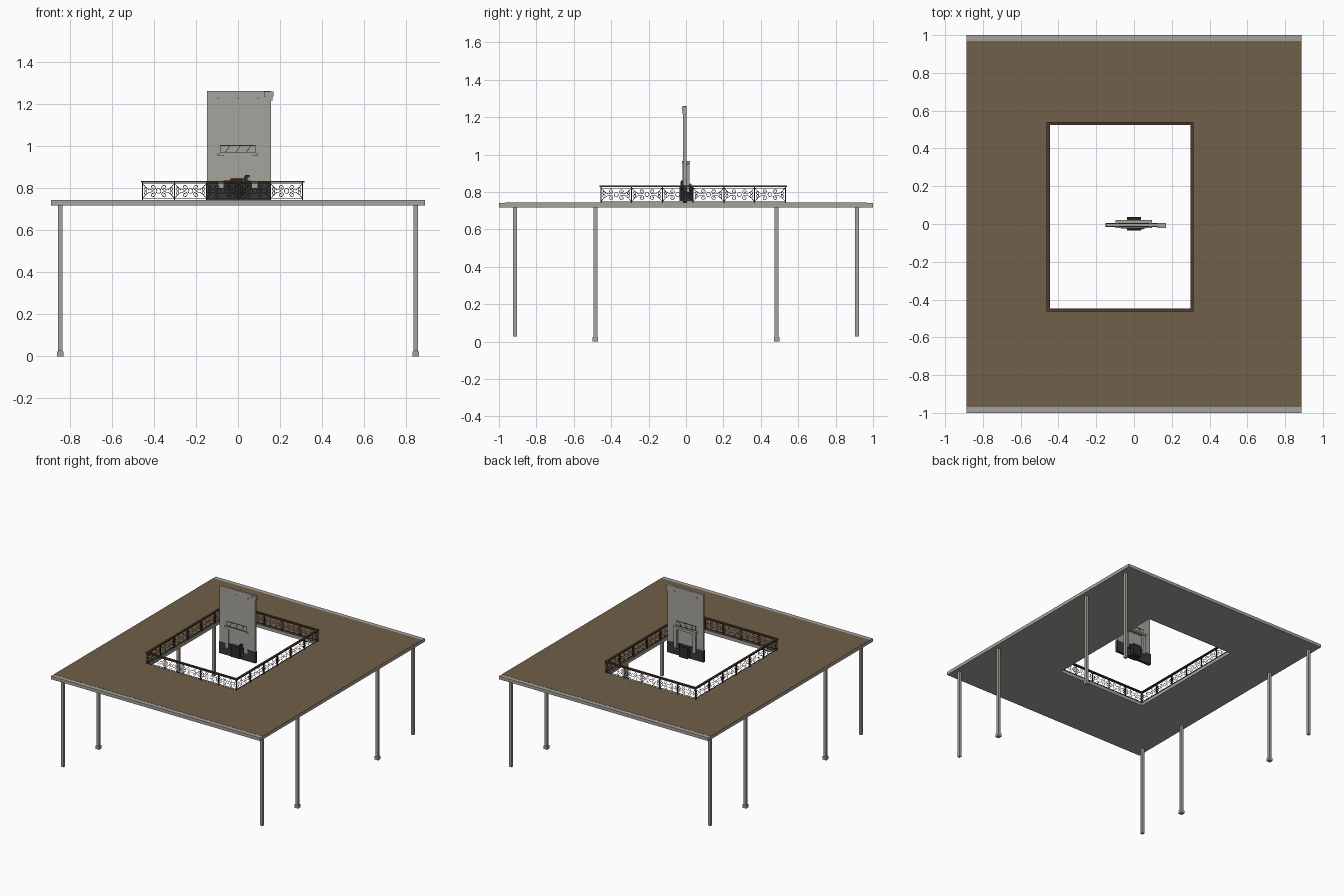
import bpy, bmesh, math
from mathutils import Matrix

if "Cube" in bpy.data.objects:
    bpy.data.objects.remove(bpy.data.objects["Cube"])


def mat(name, rgb):
    m = bpy.data.materials.new(name)
    m.diffuse_color = (*rgb, 1)
    m.use_nodes = True
    m.node_tree.nodes["Principled BSDF"].inputs["Base Color"].default_value = m.diffuse_color
    return m


GREY = mat("concrete_grey", (0.38, 0.37, 0.34))
BROWN = mat("floor_brown", (0.165, 0.115, 0.067))
RAIL = mat("rail_wood", (0.07, 0.04, 0.025))
IRON = mat("iron_black", (0.025, 0.025, 0.025))
SLATE = mat("slate_dark", (0.04, 0.04, 0.042))
EMBER = mat("log_brown", (0.16, 0.06, 0.025))


def finish(name, bm, m):
    me = bpy.data.meshes.new(name)
    bmesh.ops.recalc_face_normals(bm, faces=bm.faces)
    bm.to_mesh(me)
    bm.free()
    me.materials.append(m)
    ob = bpy.data.objects.new(name, me)
    bpy.context.collection.objects.link(ob)
    return ob


def boxes(name, m, *specs):
    """Each spec is (x0, x1, y0, y1, z0, z1)."""
    bm = bmesh.new()
    for x0, x1, y0, y1, z0, z1 in specs:
        t = Matrix.Translation(((x0 + x1) / 2, (y0 + y1) / 2, (z0 + z1) / 2))
        s = Matrix.Diagonal((x1 - x0, y1 - y0, z1 - z0, 1))
        bmesh.ops.create_cube(bm, size=1, matrix=t @ s)
    return finish(name, bm, m)


def ring(name, m, outer, inner, z0, z1):
    """Rectangular frame; outer and inner are (x0, x1, y0, y1)."""
    bm = bmesh.new()

    def loop(r, z):
        return [bm.verts.new((x, y, z)) for x, y in
                ((r[0], r[2]), (r[1], r[2]), (r[1], r[3]), (r[0], r[3]))]
    ls = [loop(outer, z0), loop(outer, z1), loop(inner, z1), loop(inner, z0)]
    for k in range(4):
        a, b = ls[k], ls[(k + 1) % 4]
        for i in range(4):
            j = (i + 1) % 4
            bm.faces.new((a[i], a[j], b[j], b[i]))
    return finish(name, bm, m)


# Floor slab with stair opening, and brown floor finish between the end strips
HOLE = (-0.448, 0.300, -0.448, 0.525)
TOP = 0.742
ring("floor_slab", GREY, (-0.888, 0.888, -1, 1), HOLE, 0.718, TOP)
ring("floor_finish", BROWN, (-0.888, 0.888, -0.968, 0.968), HOLE, TOP - 0.003, TOP + 0.001)

# Columns: the inner pairs stand on base blocks
for sx in (-1, 1):
    for y in (-0.915, -0.485, 0.485, 0.915):
        x, w, b = sx * 0.845, 0.0105, 0.015
        inner = abs(y) < 0.6
        boxes("column", GREY, (x - w, x + w, y - w, y + w, 0.02 if inner else 0.027, 0.72))
        if inner:
            boxes("column_base", GREY, (x - b, x + b, y - b, y + b, 0, 0.024))

# Handrail, lower rail
X0, X1, Y0, Y1 = -0.454, 0.307, -0.455, 0.531


def rail(name, m, w, z0, z1):
    ring(name, m, (X0 - w, X1 + w, Y0 - w, Y1 + w), (X0 + w, X1 - w, Y0 + w, Y1 - w), z0, z1)


rail("handrail", RAIL, 0.008, 0.826, 0.834)
rail("rail_upper_bar", IRON, 0.0018, 0.819, 0.822)
rail("rail_lower_bar", IRON, 0.0018, 0.750, 0.753)


def spiral(cx, cz, r, start, turns, n=14):
    """Scroll curling inwards from radius r."""
    return [(cx + r * (1 - 0.75 * i / n) * math.cos(start + turns * math.tau * i / n),
             cz + r * (1 - 0.75 * i / n) * math.sin(start + turns * math.tau * i / n))
            for i in range(n + 1)]


def scroll_curve(w):
    """Wrought-iron infill of one panel, local x along the rail."""
    c = bpy.data.curves.new("scroll_panel", 'CURVE')
    c.dimensions = '3D'
    c.bevel_depth, c.bevel_resolution = 0.0014, 0
    h, q = 0.033, w * 0.27
    lines = [([(0.011 * math.cos(i * math.tau / 12), 0.011 * math.sin(i * math.tau / 12))
               for i in range(12)], True)]
    for sx in (-1, 1):
        for sz in (-1, 1):
            # sweeping stem from the panel corner, ending in a scroll
            stem = [(w * 0.48, h), (w * 0.40, h * 0.55), (w * 0.30, h * 0.2), (w * 0.18, h * 0.12)]
            curl = spiral(w * 0.18, h * 0.52, h * 0.42, -math.pi / 2, -1.2)
            side = spiral(w * 0.39, h * 0.22, h * 0.30, math.pi / 2, -1.0, 10)
            for p in (stem + curl[1:], side):
                lines.append(([(sx * a, sz * b) for a, b in p], False))
    for pts, closed in lines:
        s = c.splines.new('POLY')
        s.points.add(len(pts) - 1)
        for p, (a, b) in zip(s.points, pts):
            p.co = (a, 0, b, 1)
        s.use_cyclic_u = closed
    c.materials.append(IRON)
    return c


# Posts and scroll panels round the opening
posts = []


def run(n, start, end, fixed, along_x):
    step = (end - start) / n
    curve = scroll_curve(step)
    for f in fixed:
        for i in range(n):
            p = start + i * step
            for e in ((p,) if i else (p, end)):
                x, y = (e, f) if along_x else (f, e)
                posts.append((x - 0.003, x + 0.003, y - 0.003, y + 0.003, TOP, 0.828))
            ob = bpy.data.objects.new("scroll_panel", curve)
            mid = p + step / 2
            ob.location = (mid, f, 0.786) if along_x else (f, mid, 0.786)
            ob.rotation_euler.z = 0 if along_x else math.pi / 2
            bpy.context.collection.objects.link(ob)


run(5, X0, X1, (Y0, Y1), True)
run(6, Y0, Y1, (X0, X1), False)
boxes("rail_posts", IRON, *posts)

# Chimney wall with dark lower band, pipe and rain head
boxes("chimney_wall", GREY, (-0.148, 0.155, -0.014, 0.002, 0.743, 1.26))
boxes("chimney_dark_base", SLATE, (-0.151, 0.157, -0.017, 0.005, 0.743, 0.83))
boxes("wall_pipe", GREY, (0.139, 0.157, -0.017, 0.003, 0.83, 1.225))
boxes("pipe_head", GREY, (0.124, 0.169, -0.022, 0.004, 1.235, 1.258),
      (0.131, 0.163, -0.019, 0.004, 1.216, 1.236))
boxes("wall_studs", IRON, *[(x - 0.003, x + 0.003, -0.016, 0.004, 1.222, 1.228)
                            for x in (-0.095, 0, 0.095)])

# Fireplace surround and picture strip on both wall faces
for side, ya, yb in (("front", -0.019, -0.013), ("back", 0.001, 0.018)):
    boxes(side + "_mantel", GREY, (-0.092, -0.066, ya, yb, 0.80, 0.95),
          (0.066, 0.092, ya, yb, 0.80, 0.95), (-0.066, 0.066, ya, yb, 0.945, 0.955))
    boxes(side + "_mantel_shelf", GREY, (-0.098, 0.094, ya - 0.003, yb + 0.003, 0.952, 0.966))
    y0, y1 = (-0.016, -0.013) if side == "front" else (0.001, 0.004)
    boxes(side + "_panel_frame", IRON, (-0.085, 0.083, y0, y1, 1.000, 1.004),
          (-0.085, 0.083, y0, y1, 0.966, 0.969), (-0.085, -0.082, y0, y1, 0.968, 1.001),
          (0.080, 0.083, y0, y1, 0.968, 1.001))
    for x in (-0.05, 0.0, 0.05):
        bar = boxes(side + "_panel_slash", IRON, (-0.0015, 0.0015, y0, y1, -0.019, 0.019))
        bar.location = (x, 0, 0.985)
        bar.rotation_euler.y = math.radians(35)

# Hearth grate, logs and kettle
boxes("hearth_grate", IRON, (-0.07, 0.06, -0.024, 0.012, 0.80, 0.836),
      (-0.036, 0.036, -0.034, 0.036, 0.75, 0.835))
for y in (-0.024, 0.024):
    bm = bmesh.new()
    bmesh.ops.create_cone(bm, cap_ends=True, segments=8, radius1=0.007, radius2=0.007, depth=0.06,
                          matrix=Matrix.Translation((-0.005, y, 0.838)) @ Matrix.Rotation(math.pi / 2, 4, 'Y'))
    finish("log", bm, EMBER)
boxes("kettle", IRON, (0.028, 0.046, -0.03, -0.012, 0.83, 0.855),
      (0.033, 0.054, -0.026, -0.016, 0.85, 0.862))
